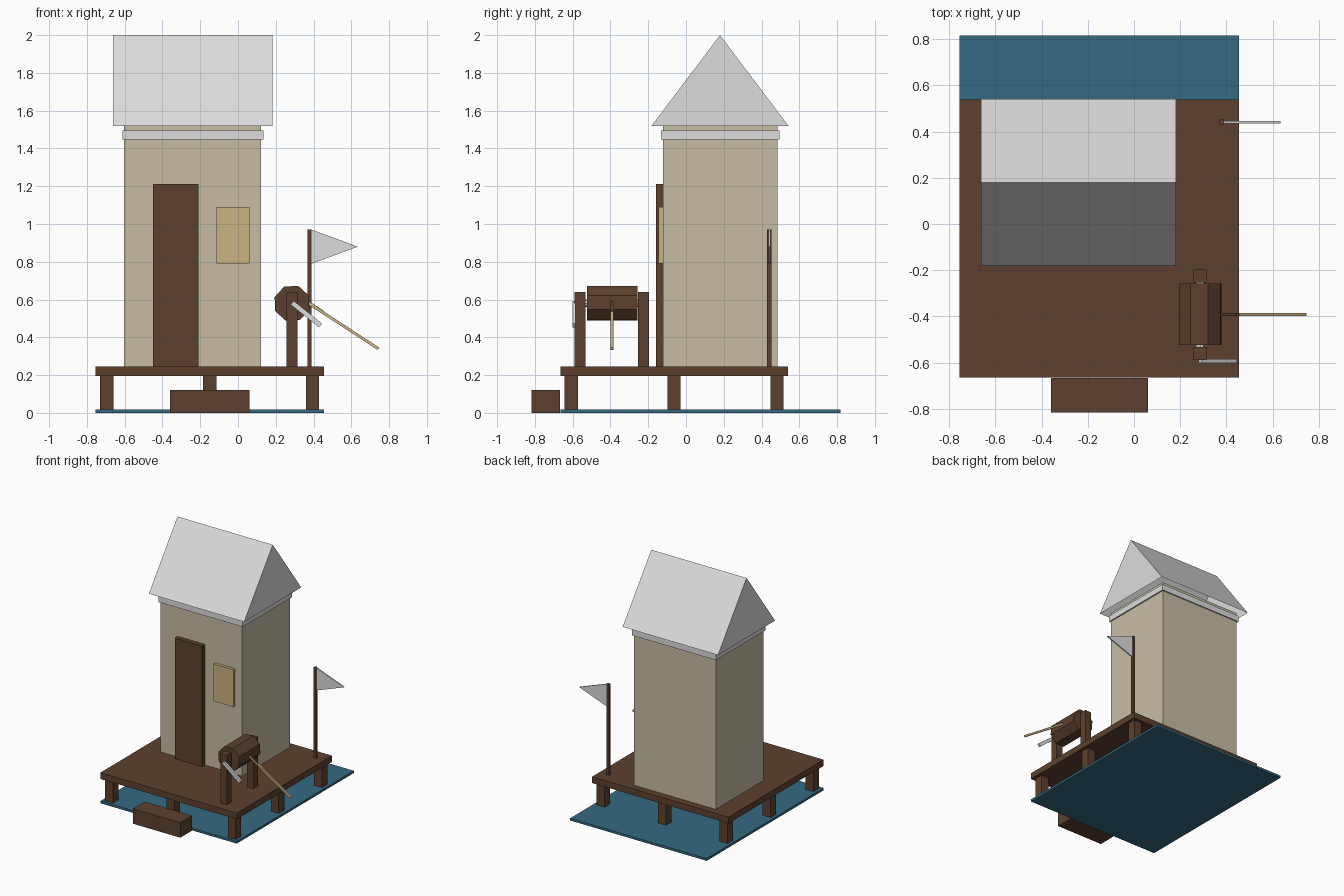
import bpy, bmesh, math
from mathutils import Vector, Matrix

if "Cube" in bpy.data.objects:
    bpy.data.objects.remove(bpy.data.objects["Cube"])


def material(name, rgb):
    m = bpy.data.materials.new(name)
    m.diffuse_color = (*rgb, 1)
    m.use_nodes = True
    m.node_tree.nodes["Principled BSDF"].inputs["Base Color"].default_value = m.diffuse_color
    return m


BROWN = material("dark wood", (0.107, 0.051, 0.026))
WALL = material("beige plaster", (0.578, 0.510, 0.376))
GREY = material("light grey", (0.72, 0.72, 0.72))
TAN = material("tan", (0.578, 0.445, 0.216))
WATER = material("water blue", (0.034, 0.141, 0.223))


def finish(name, bm, mat):
    bmesh.ops.recalc_face_normals(bm, faces=bm.faces)
    me = bpy.data.meshes.new(name)
    bm.to_mesh(me)
    bm.free()
    me.materials.append(mat)
    ob = bpy.data.objects.new(name, me)
    bpy.context.collection.objects.link(ob)
    return ob


def box(name, mat, x, y, z):
    """Box from (min, max) ranges on each axis."""
    bm = bmesh.new()
    bmesh.ops.create_cube(bm, size=1)
    for v in bm.verts:
        v.co = [r[0] + (c + 0.5) * (r[1] - r[0]) for c, r in zip(v.co, (x, y, z))]
    return finish(name, bm, mat)


def beam(name, mat, a, b, wy, wz):
    """Rectangular bar from a to b, running in the xz plane."""
    a, b = Vector(a), Vector(b)
    d = b - a
    bm = bmesh.new()
    bmesh.ops.create_cube(bm, size=1)
    bmesh.ops.scale(bm, vec=(d.length, wy, wz), verts=bm.verts)
    rot = Matrix.Rotation(-math.atan2(d.z, d.x), 4, 'Y')
    bmesh.ops.transform(bm, matrix=Matrix.Translation((a + b) / 2) @ rot, verts=bm.verts)
    return finish(name, bm, mat)


def prism(name, mat, ring, offset, caps=(True, True)):
    """Extrude a closed outline by an offset."""
    bm = bmesh.new()
    face = bm.faces.new([bm.verts.new(p) for p in ring])
    ext = bmesh.ops.extrude_face_region(bm, geom=[face], use_keep_orig=True)
    bmesh.ops.translate(bm, vec=offset,
                        verts=[g for g in ext["geom"] if isinstance(g, bmesh.types.BMVert)])
    return finish(name, bm, mat)


def drum(name, mat, x, z, y0, y1, r, sides, turn):
    ring = [(x + r * math.cos(turn + i * math.tau / sides), y0,
             z + r * math.sin(turn + i * math.tau / sides)) for i in range(sides)]
    return prism(name, mat, ring, (0, y1 - y0, 0))


# water, platform, its posts and the front step
box("water", WATER, (-0.755, 0.455), (-0.665, 0.817), (0.0, 0.018))
box("deck", BROWN, (-0.755, 0.455), (-0.665, 0.54), (0.195, 0.245))
for i, px in enumerate((-0.695, -0.15, 0.395)):
    for j, py in enumerate((-0.608, -0.063, 0.482)):
        box(f"deck_post_{i}_{j}", BROWN, (px - 0.035, px + 0.035),
            (py - 0.035, py + 0.035), (0.01, 0.195))
box("front_step", BROWN, (-0.36, 0.06), (-0.817, -0.667), (0.0, 0.12))

# house
box("house_walls", WALL, (-0.603, 0.123), (-0.122, 0.484), (0.245, 1.52))
box("eave_band", GREY, (-0.612, 0.134), (-0.132, 0.494), (1.447, 1.495))
box("door", BROWN, (-0.45, -0.208), (-0.158, -0.12), (0.245, 1.213))
box("window", TAN, (-0.115, 0.06), (-0.145, -0.12), (0.79, 1.09))

# gable roof, open underneath
roof = prism("roof", GREY, [(-0.663, -0.182, 1.52), (-0.663, 0.542, 1.52), (-0.663, 0.18, 2.0)],
             (0.845, 0, 0))
bm = bmesh.new()
bm.from_mesh(roof.data)
bmesh.ops.delete(bm, geom=[f for f in bm.faces if f.normal.z < -0.9], context='FACES_ONLY')
bm.to_mesh(roof.data)
bm.free()

# flag
box("flag_pole", BROWN, (0.368, 0.39), (0.43, 0.452), (0.245, 0.972))
prism("flag", GREY, [(0.39, 0.436, 0.97), (0.39, 0.436, 0.79), (0.635, 0.436, 0.88)], (0, 0.011, 0))

# winch
for name, y in (("front", (-0.59, -0.533)), ("back", (-0.253, -0.196))):
    box(f"winch_post_{name}", BROWN, (0.257, 0.314), y, (0.245, 0.64))
drum("winch_drum", BROWN, 0.286, 0.58, -0.525, -0.257, 0.098, 8, math.radians(25))
drum("winch_axle", GREY, 0.286, 0.58, -0.588, -0.2, 0.02, 8, 0)
beam("winch_crank", GREY, (0.287, -0.593, 0.583), (0.437, -0.593, 0.463), 0.018, 0.026)

# pole leaning out of the drum, with a darker grip
beam("winch_pole", TAN, (0.37, -0.392, 0.583), (0.743, -0.392, 0.34), 0.014, 0.015)
beam("pole_grip", BROWN, (0.375, -0.392, 0.582), (0.452, -0.392, 0.532), 0.013, 0.0165)
